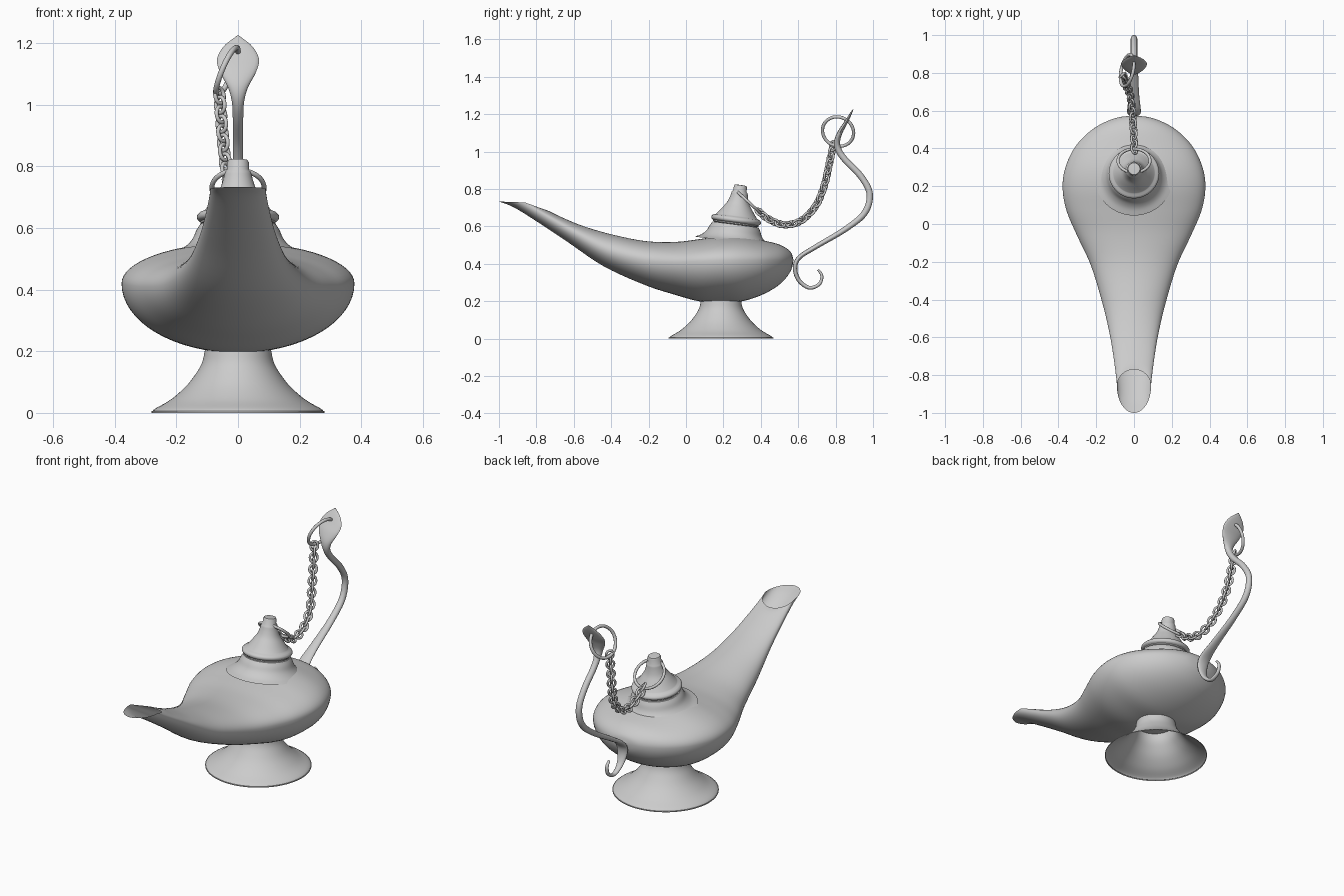
import bpy, math
from mathutils import Vector, Matrix

if "Cube" in bpy.data.objects:
    bpy.data.objects.remove(bpy.data.objects["Cube"])

TAU = 2 * math.pi


def spline(keys, steps):
    """Catmull-Rom interpolation of rows of numbers."""
    keys = [Vector(k) for k in keys]
    ext = [2 * keys[0] - keys[1]] + keys + [2 * keys[-1] - keys[-2]]
    out = []
    for i in range(len(keys) - 1):
        a, b, c, d = ext[i:i + 4]
        for s in range(steps):
            t = s / steps
            out.append(0.5 * (2 * b + (c - a) * t + (2 * a - 5 * b + 4 * c - d) * t * t
                              + (3 * b - a - 3 * c + d) * t ** 3))
    return out + [keys[-1]]


def loft(name, rings, caps=(False, False), angle=40):
    """Skin a list of equal-sized closed rings."""
    n = len(rings[0])
    verts = [v for r in rings for v in r]
    faces = [(i * n + j, i * n + (j + 1) % n, (i + 1) * n + (j + 1) % n, (i + 1) * n + j)
             for i in range(len(rings) - 1) for j in range(n)]
    if caps[0]:
        faces.append(tuple(reversed(range(n))))
    if caps[1]:
        faces.append(tuple(range(len(verts) - n, len(verts))))
    me = bpy.data.meshes.new(name)
    me.from_pydata(verts, [], faces)
    ob = bpy.data.objects.new(name, me)
    bpy.context.collection.objects.link(ob)
    bpy.ops.object.select_all(action='DESELECT')
    ob.select_set(True)
    bpy.context.view_layer.objects.active = ob
    bpy.ops.object.mode_set(mode='EDIT')
    bpy.ops.mesh.select_all(action='SELECT')
    bpy.ops.mesh.remove_doubles(threshold=0.0002)
    bpy.ops.mesh.normals_make_consistent(inside=False)
    bpy.ops.object.mode_set(mode='OBJECT')
    bpy.ops.object.shade_smooth_by_angle(angle=math.radians(angle))
    return ob


def lathe(name, profile, loc, tilt=0.0, n=64):
    ob = loft(name, [[(r * math.cos(TAU * j / n), r * math.sin(TAU * j / n), z)
                      for j in range(n)] for r, z in profile])
    ob.location = loc
    ob.rotation_euler.x = tilt
    return ob


def ring(name, center, xdir, normal, rx, ry, wire, seg=40):
    """Wire loop: long axis along xdir, lying in the plane across normal."""
    bpy.ops.mesh.primitive_torus_add(major_radius=1, minor_radius=0.1,
                                     major_segments=seg, minor_segments=10)
    ob = bpy.context.object
    ob.name = name
    for v in ob.data.vertices:
        flat = Vector((v.co.x, v.co.y, 0)).normalized()
        off = (v.co - flat) * wire / 0.1
        v.co = Vector((flat.x * rx, flat.y * ry, 0)) + off
    z = Vector(normal).normalized()
    x = Vector(xdir)
    x = (x - z * x.dot(z)).normalized()
    y = z.cross(x)
    m = Matrix((x, y, z)).transposed().to_4x4()
    m.translation = Vector(center)
    ob.matrix_world = m
    bpy.ops.object.shade_smooth_by_angle(angle=math.radians(60))
    return ob


# Body and spout: top y, z / bottom y, z / side y, z / half width
body_keys = [
    (-.770, .695, -1.00, .733, -.860, .728, .090),
    (-.735, .683, -.920, .702, -.820, .702, .093),
    (-.660, .647, -.800, .628, -.725, .645, .105),
    (-.550, .602, -.640, .522, -.590, .566, .127),
    (-.400, .558, -.440, .387, -.420, .475, .167),
    (-.220, .522, -.220, .287, -.220, .420, .228),
    (-.060, .517, -.060, .235, -.060, .410, .302),
    (.070, .532, .070, .200, .070, .415, .357),
    (.190, .550, .190, .195, .190, .420, .378),
    (.300, .550, .300, .200, .300, .420, .363),
    (.415, .525, .415, .238, .415, .420, .307),
    (.507, .500, .507, .295, .507, .420, .212),
    (.560, .463, .560, .362, .560, .420, .100),
    (.575, .420, .575, .420, .575, .420, 0),
]
rings = []
for k in spline(body_keys, 5):
    top, bot, mid = (Vector((0, k[i], k[i + 1])) for i in (0, 2, 4))
    row = []
    for j in range(64):
        c, s = math.cos(TAU * j / 64), math.sin(TAU * j / 64)
        row.append(mid + ((top if c > 0 else bot) - mid) * abs(c) + Vector((k[6] * s, 0, 0)))
    rings.append(row)
loft("lamp_body", rings)

# Hollow flared foot
foot = spline([(.28, 0), (.27, .013), (.22, .042), (.17, .085), (.135, .13), (.116, .165), (.107, .205)], 4)
lathe("foot", [(.28, 0)] + [(.28, .006)] + foot[2:], (0, .187, 0))

# Neck collar and lid lean slightly backwards
LEAN = math.radians(-7.4)
BASE = (0, .265, .61)
lathe("neck", spline([(.21, -.092), (.175, -.075), (.15, -.05), (.136, -.02), (.124, 0)], 4) + [(.1, .002)],
      BASE, LEAN)
lid = [(.11, .0), (.122, .004)]
lid += spline([(.122, .010), (.132, .018), (.133, .030), (.124, .040)], 3)
lid += spline([(.112, .043), (.098, .060), (.078, .088), (.060, .115), (.049, .145), (.043, .172)], 3)
lid += [(.036, .180), (.035, .205), (.031, .212), (0, .214)]
lathe("lid", lid, BASE, LEAN)

# Handle: y, z, half width, half thickness
handle_keys = [
    (.893, 1.225, .002, .002), (.874, 1.190, .046, .007), (.850, 1.148, .068, .010),
    (.825, 1.105, .058, .013), (.808, 1.055, .032, .016), (.815, 1.010, .020, .017),
    (.850, .957, .017, .017), (.935, .868, .017, .017), (.982, .775, .017, .017),
    (.955, .672, .018, .017), (.850, .584, .020, .015), (.690, .489, .027, .013),
    (.605, .433, .036, .012), (.583, .375, .032, .012), (.605, .310, .020, .011),
    (.660, .272, .013, .010), (.713, .292, .011, .009), (.726, .337, .010, .008),
    (.706, .369, .007, .006)]
path = spline(handle_keys, 6)
rings = []
for i, p in enumerate(path):
    a, b = path[max(i - 1, 0)], path[min(i + 1, len(path) - 1)]
    t = Vector((0, b[0] - a[0], b[1] - a[1])).normalized()
    nrm = Vector((0, -t.z, t.y))
    rings.append([Vector((p[2] * math.cos(TAU * j / 20), p[0], p[1]))
                  + nrm * p[3] * math.sin(TAU * j / 20) for j in range(20)])
loft("handle", rings, (True, True), 60)

# Rings on the lid and on the handle leaf
ring("lid_ring", (0, .335, .73), (1, 0, 0), (0, .12, .13), .085, .085, .008)
ring("handle_ring", (-.036, .813, 1.107), (0, 1, 0), (.92, -.2, -.38), .085, .085, .009)

# Chain: evenly spaced links along a sagging path, alternately rolled
chain = spline([(0, .395, .675), (0, .44, .640), (-.004, .52, .610), (-.010, .61, .628),
                (-.022, .69, .705), (-.040, .735, .805), (-.050, .760, .905), (-.060, .785, 1.03)], 20)
dist = [0]
for a, b in zip(chain, chain[1:]):
    dist.append(dist[-1] + (b - a).length)
LINKS = 23
for k in range(LINKS):
    d = dist[-1] * k / (LINKS - 1)
    i = min(max(j for j in range(len(dist)) if dist[j] <= d + 1e-6), len(chain) - 2)
    t = (chain[i + 1] - chain[i]).normalized()
    pos = chain[i] + t * (d - dist[i])
    side = Vector((1, 0, 0))
    side = (side - t * side.dot(t)).normalized()
    roll = math.radians(45 if k % 2 else -45)
    ring(f"chain_link_{k + 1}", pos, t, Matrix.Rotation(roll, 3, t) @ side, .026, .020, .0065, 20)
